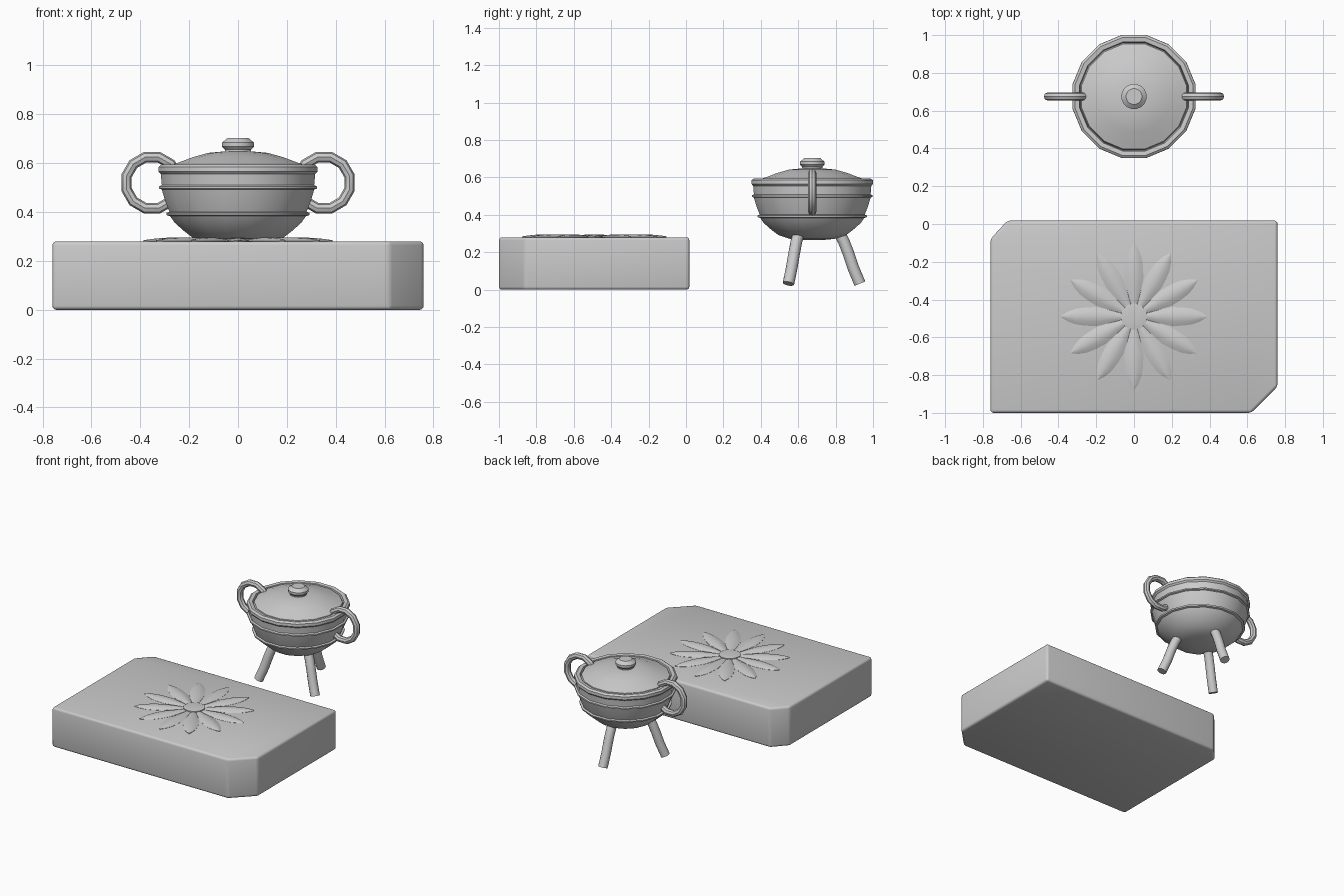
import bpy, bmesh
from math import sin, cos, pi, radians
from mathutils import Matrix, Vector

if "Cube" in bpy.data.objects:
    bpy.data.objects.remove(bpy.data.objects["Cube"])

POT = Vector((0, 0.675, 0))
FLOWER = Vector((0, -0.49, 0))


def finish(name, bm, angle=35):
    bmesh.ops.remove_doubles(bm, verts=bm.verts, dist=1e-5)
    bmesh.ops.recalc_face_normals(bm, faces=bm.faces)
    me = bpy.data.meshes.new(name)
    bm.to_mesh(me)
    bm.free()
    for p in me.polygons:
        p.use_smooth = True
    me.set_sharp_from_angle(angle=radians(angle))
    ob = bpy.data.objects.new(name, me)
    bpy.context.collection.objects.link(ob)
    return ob


def skin(bm, rings, closed=True, caps=False):
    """Bridge a list of point rings with quads."""
    rows = [[bm.verts.new(p) for p in r] for r in rings]
    n = len(rows[0])
    for a, b in zip(rows, rows[1:]):
        for i in range(n if closed else n - 1):
            j = (i + 1) % n
            bm.faces.new((a[i], a[j], b[j], b[i]))
    if caps:
        bm.faces.new(rows[0])
        bm.faces.new(rows[-1])


def lathe(name, profile, center, sides=16, angle=35):
    bm = bmesh.new()
    skin(bm, [[center + Vector((r * cos(2 * pi * (i + .5) / sides),
                                r * sin(2 * pi * (i + .5) / sides), z))
               for i in range(sides)] for r, z in profile], caps=True)
    return finish(name, bm, angle)


# slab with two clipped corners and softly rounded edges
outline = [(-0.76, -1), (0.62, -1), (0.76, -0.86), (0.76, 0.018),
           (-0.67, 0.018), (-0.76, -0.08)]
bm = bmesh.new()
skin(bm, [[(x, y, z) for x, y in outline] for z in (0, 0.28)], caps=True)
bmesh.ops.bevel(bm, geom=bm.edges[:], offset=0.016, segments=3,
                profile=0.5, affect='EDGES')
finish("slab", bm, 40)

# twelve-petal relief on the slab: radius, half width, edge z, ridge z
petal = [(0.03, 0.008, 0.281, 0.284), (0.12, 0.032, 0.281, 0.291),
         (0.20, 0.050, 0.281, 0.296), (0.26, 0.048, 0.281, 0.296),
         (0.31, 0.041, 0.281, 0.294), (0.35, 0.026, 0.282, 0.290),
         (0.386, 0.003, 0.283, 0.285)]
bm = bmesh.new()
for k in range(12):
    m = Matrix.Translation(FLOWER) @ Matrix.Rotation(k * pi / 6, 4, 'Z')
    rings = []
    for r, w, e, h in petal:
        mid = e + 0.75 * (h - e)
        section = [(-w, 0.276), (-w, e), (-w / 2, mid), (0, h),
                   (w / 2, mid), (w, e), (w, 0.276)]
        rings.append([m @ Vector((r, y, z)) for y, z in section])
    skin(bm, rings, caps=True)
finish("flower_petals", bm, 50)
lathe("flower_center", [(0.07, 0.275), (0.07, 0.291), (0.05, 0.294),
                        (0.02, 0.295)], FLOWER, 24)

# bowl with two raised bands and a lip
lathe("pot_body", [(0.05, 0.265), (0.12, 0.271), (0.185, 0.292), (0.225, 0.322),
                   (0.265, 0.357), (0.283, 0.383), (0.297, 0.387),
                   (0.299, 0.397), (0.286, 0.401), (0.304, 0.445),
                   (0.318, 0.492), (0.329, 0.496), (0.329, 0.505),
                   (0.318, 0.510), (0.322, 0.555), (0.332, 0.566),
                   (0.331, 0.585), (0.318, 0.595), (0.295, 0.592),
                   (0.290, 0.570)], POT)

# lid and knob
lathe("lid", [(0.29, 0.575), (0.284, 0.590), (0.255, 0.600), (0.19, 0.624),
              (0.125, 0.642), (0.06, 0.648)], POT)
lathe("lid_knob", [(0.055, 0.635), (0.055, 0.655), (0.067, 0.668),
                   (0.067, 0.684), (0.042, 0.704)], POT)

# ring handles left and right
for side, label in ((-1, "left"), (1, "right")):
    bm = bmesh.new()
    rings = []
    for i in range(13):
        a = 2 * pi * (i + .5) / 12
        ring = []
        for j in range(8):
            b = 2 * pi * j / 8
            r = 0.108 + 0.022 * cos(b)
            ring.append(POT + Vector((side * 0.352 + r * cos(a),
                                      0.022 * sin(b), 0.52 + r * sin(a))))
        rings.append(ring)
    skin(bm, rings)
    finish(label + "_handle", bm)

# three splayed legs, swept along a slightly bent path
path = [(0.14, 0.31), (0.168, 0.26), (0.195, 0.19), (0.218, 0.12), (0.255, 0.032)]
for k, label in enumerate(("back", "left", "right")):
    m = Matrix.Translation(POT) @ Matrix.Rotation(pi / 2 + k * 2 * pi / 3, 4, 'Z')
    pts = [Vector((x, 0, z)) for x, z in path]
    bm = bmesh.new()
    rings = []
    for i, p in enumerate(pts):
        t = (pts[min(i + 1, 4)] - pts[max(i - 1, 0)]).normalized()
        u = Vector((0, 1, 0))
        v = t.cross(u)
        rings.append([m @ (p + 0.031 * (cos(a) * u + sin(a) * v))
                      for a in (2 * pi * j / 12 for j in range(12))])
    skin(bm, rings, caps=True)
    finish(label + "_leg", bm)
